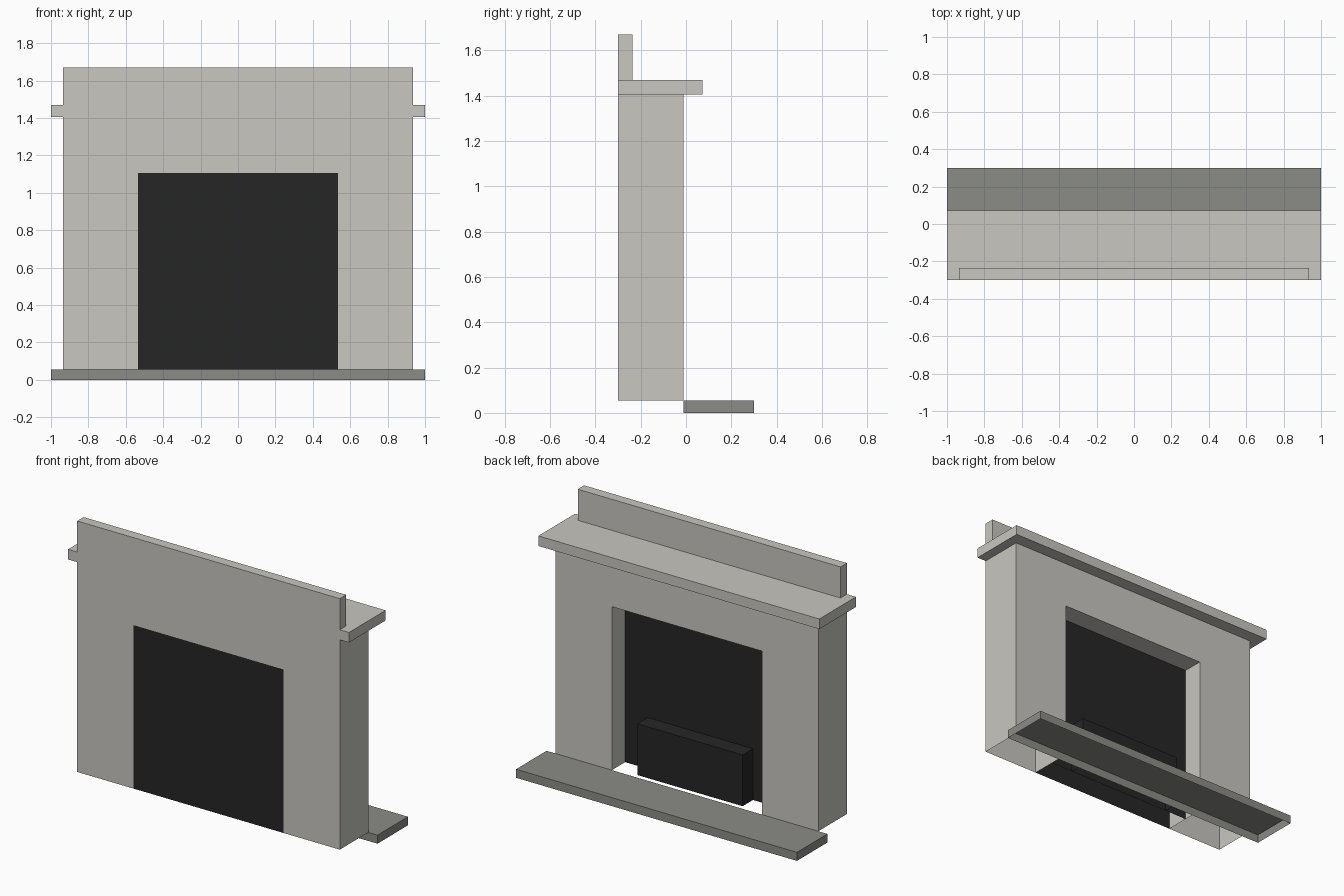
import bpy, bmesh

if "Cube" in bpy.data.objects:
    bpy.data.objects.remove(bpy.data.objects["Cube"])


def material(name, rgb):
    m = bpy.data.materials.new(name)
    m.diffuse_color = (*rgb, 1)
    m.use_nodes = True
    m.node_tree.nodes["Principled BSDF"].inputs["Base Color"].default_value = m.diffuse_color
    return m


STONE = material("pale_stone", (0.58, 0.57, 0.53))
SLATE = material("grey_slate", (0.26, 0.26, 0.24))
IRON = material("black_iron", (0.019, 0.019, 0.019))


def finish(bm, name, mat, remove=None):
    """Fix normals, drop the faces picked by remove(face), make the object."""
    bmesh.ops.recalc_face_normals(bm, faces=bm.faces[:])
    if remove:
        drop = [f for f in bm.faces if remove(f)]
        bmesh.ops.delete(bm, geom=drop, context='FACES')
    me = bpy.data.meshes.new(name)
    bm.to_mesh(me)
    bm.free()
    me.materials.append(mat)
    ob = bpy.data.objects.new(name, me)
    bpy.context.collection.objects.link(ob)
    return ob


def extrude_profile(name, profile, y0, y1, mat, remove=None):
    """Extrude an x-z outline from y0 to y1."""
    bm = bmesh.new()
    face = bm.faces.new([bm.verts.new((x, y0, z)) for x, z in profile])
    ext = bmesh.ops.extrude_face_region(bm, geom=[face])["geom"]
    verts = [g for g in ext if isinstance(g, bmesh.types.BMVert)]
    bmesh.ops.translate(bm, verts=verts, vec=(0, y1 - y0, 0))
    if not any(f == face for f in bm.faces):
        bm.faces.new([v for v in bm.verts if v not in verts])
    return finish(bm, name, mat, remove)


def slab(name, half, y0, y1, z0, z1, mat, remove=None):
    outline = [(-half, z0), (half, z0), (half, z1), (-half, z1)]
    return extrude_profile(name, outline, y0, y1, mat, remove)


def at_base(level):
    """Picks downward faces lying at the given height (open undersides)."""
    return lambda f: f.normal.z < -0.9 and abs(f.calc_center_median().z - level) < 0.001


BACK, FRONT = -0.30, -0.01
BASE, TOP = 0.055, 1.405
W, OPEN_W, OPEN_TOP = 0.935, 0.535, 1.107

# Surround: two legs and lintel, open underneath
right = [(OPEN_W, OPEN_TOP), (OPEN_W, BASE), (W, BASE), (W, TOP)]
left = [(-x, z) for x, z in reversed(right)]
extrude_profile("surround", right + left, BACK, FRONT, STONE, at_base(BASE))

# Mantel shelf and upstand
slab("mantel_shelf", 1.0, BACK, 0.073, TOP, 1.47, STONE)
slab("upstand", W, BACK, -0.235, 1.47, 1.67, STONE)

# Hearth: shell open underneath
slab("hearth", 1.0, FRONT, 0.30, 0.0, BASE, SLATE, at_base(0.0))

# Firebox: inner and rear panels only, the jambs belong to the surround
slab("firebox_panels", OPEN_W, BACK, -0.145, BASE, OPEN_TOP, IRON,
     lambda f: abs(f.normal.y) < 0.5)

# Grate box standing in the opening, open underneath
slab("grate_box", 0.375, -0.145, -0.04, BASE, 0.385, IRON, at_base(BASE))
